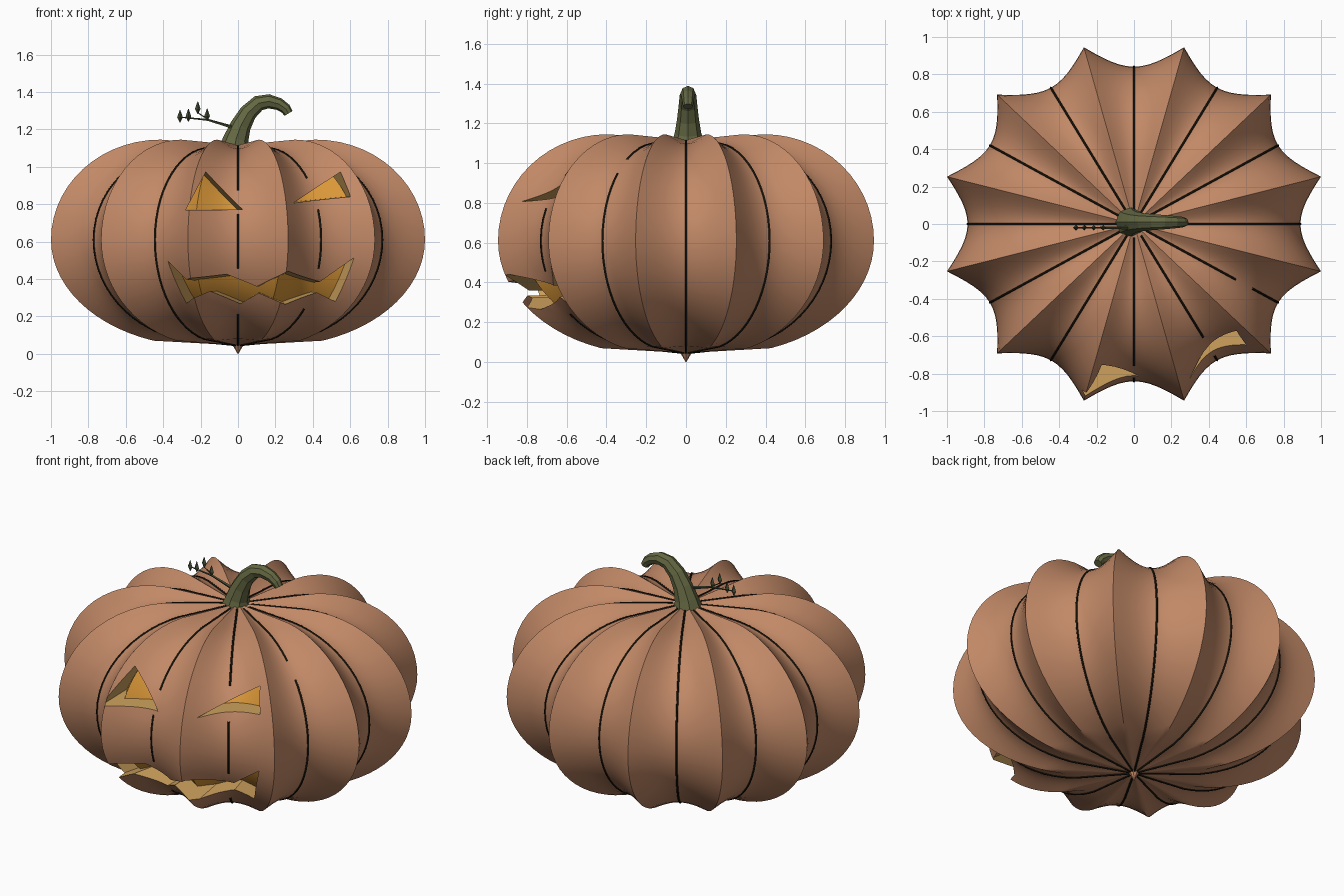
import bpy, bmesh
from math import sin, cos, pi, radians, degrees, asin
from mathutils import Vector

cube = bpy.data.objects.get("Cube")
if cube:
    bpy.data.objects.remove(cube)


def material(name, r, g, b):
    m = bpy.data.materials.new(name)
    m.use_nodes = True
    m.diffuse_color = (r, g, b, 1)
    m.node_tree.nodes["Principled BSDF"].inputs["Base Color"].default_value = (r, g, b, 1)
    return m


SKIN = material("orange skin", 0.54, 0.25, 0.135)
FLESH = material("pale flesh", 0.62, 0.36, 0.11)
GLOW = material("amber inside", 0.70, 0.31, 0.04)
GROOVE = material("dark groove", 0.008, 0.006, 0.003)
STEM = material("stem green", 0.13, 0.14, 0.055)
LEAF = material("leaf green", 0.06, 0.075, 0.035)


def finish(bm, name, mats):
    bmesh.ops.recalc_face_normals(bm, faces=bm.faces[:])
    me = bpy.data.meshes.new(name)
    bm.to_mesh(me)
    bm.free()
    ob = bpy.data.objects.new(name, me)
    bpy.context.collection.objects.link(ob)
    for m in mats:
        me.materials.append(m)
    return ob


def activate(ob):
    bpy.ops.object.select_all(action='DESELECT')
    ob.select_set(True)
    bpy.context.view_layer.objects.active = ob


# Pumpkin surface: a valley profile and a ridge profile, blended around 12 lobes
LOBES, STEPS, MID, SQUASH = 12, 12, 0.61, 0.945


def profile(reach, top_c, up, low_c, down, floor):
    pts = [(top_c * k / 4, 1.115 + (MID + up - 1.115) * k / 4) for k in range(1, 4)]
    n = 14
    for i in range(n + 1):
        p = pi / 2 * (1 - i / n)
        pts.append((top_c + (reach - top_c) * cos(p), MID + up * sin(p)))
    end = asin((MID - floor) / down)
    for i in range(1, n + 1):
        p = end * i / n
        pts.append((low_c + (reach - low_c) * cos(p), MID - down * sin(p)))
    r, z = pts[-1]
    pts += [(r * k / 4, 0.045 + (z - 0.045) * k / 4) for k in (3, 2, 1)]
    return pts


VALLEY = profile(0.89, 0.30, 0.49, 0.20, 0.545, 0.08)
RIDGE = profile(1.035, 0.43, 0.535, 0.20, 0.57, 0.07)


def pumpkin(name, scale, mats):
    bm = bmesh.new()
    centre = Vector((0, 0, 0.6))

    def vert(x, y, z):
        return bm.verts.new(centre + (Vector((x, y, z)) - centre) * scale)

    count = LOBES * STEPS
    rings = []
    for (rv, zv), (rr, zr) in zip(VALLEY, RIDGE):
        ring = []
        for j in range(count):
            k = j % STEPS
            t = (min(k, STEPS - k) / (STEPS / 2)) ** 2
            a = 2 * pi * j / count
            r = rv + (rr - rv) * t
            ring.append(vert(r * cos(a), r * sin(a) * SQUASH, zv + (zr - zv) * t))
        rings.append(ring)
    top, bottom = vert(0, 0, 1.115), vert(0, 0, 0.045)
    for j in range(count):
        n = (j + 1) % count
        bm.faces.new((top, rings[0][j], rings[0][n]))
        bm.faces.new((bottom, rings[-1][n], rings[-1][j]))
        for a, b in zip(rings, rings[1:]):
            bm.faces.new((a[j], b[j], b[n], a[n]))
    return finish(bm, name, mats)


# Carving cutter: an outline pushed inwards, narrowing towards a focus point
def cutter(name, outline, focus, y0):
    bm = bmesh.new()
    loops = []
    for y in (-1.1, -0.3):
        s = 1 - 0.8 * (y - y0)
        loops.append([bm.verts.new((focus[0] + (x - focus[0]) * s, y,
                                    focus[1] + (z - focus[1]) * s)) for x, z in outline])
    front, back = loops
    bm.faces.new(front)
    bm.faces.new(back[::-1])
    for i in range(len(front)):
        n = (i + 1) % len(front)
        bm.faces.new((front[i], back[i], back[n], front[n]))
    for f in bm.faces:
        f.material_index = 1
    ob = finish(bm, name, (SKIN, FLESH))
    ob.hide_render = True
    return ob


mouth = [(-0.39, 0.50), (-0.26, 0.395), (-0.06, 0.425), (0.10, 0.36), (0.26, 0.435),
         (0.475, 0.39), (0.67, 0.53), (0.60, 0.265), (0.465, 0.325), (0.26, 0.26),
         (0.11, 0.325), (0, 0.26), (-0.15, 0.335), (-0.31, 0.265)]
cutters = [
    cutter("right_eye_cutter", [(-0.28, 0.77), (0.03, 0.77), (-0.165, 0.985)], (-0.28, 0.79), -0.83),
    cutter("left_eye_cutter", [(0.30, 0.81), (0.61, 0.84), (0.57, 0.985)], (0.32, 0.84), -0.68),
    cutter("mouth_cutter", mouth, (0.14, 0.35), -0.80)]

body = pumpkin("pumpkin_body", 1, (SKIN, FLESH))
activate(body)
for c in cutters:
    mod = body.modifiers.new("carve", 'BOOLEAN')
    mod.operation, mod.solver, mod.object = 'DIFFERENCE', 'EXACT', c
    bpy.ops.object.modifier_apply(modifier=mod.name)
for c in cutters:
    bpy.data.objects.remove(c)
activate(body)
bpy.ops.object.shade_smooth_by_angle(angle=radians(35))

# Amber shell seen through the carved openings
inside = pumpkin("inner_shell", 0.86, (GLOW,))
activate(inside)
bpy.ops.object.shade_smooth_by_angle(angle=radians(35))

# Dark groove lines in the valleys, broken near the carved face
GAPS = {270: [(0.75, 0.86), (0.22, 0.45)], 300: [(0.78, 0.93), (0.25, 0.45)],
        330: [(0.95, 1.01)]}
cu = bpy.data.curves.new("groove_lines", 'CURVE')
cu.dimensions = '3D'
cu.bevel_depth, cu.bevel_resolution = 0.006, 1
cu.materials.append(GROOVE)
fine = []
for (r0, z0), (r1, z1) in zip(VALLEY, VALLEY[1:]):
    fine += [(r0 + (r1 - r0) * k / 4, z0 + (z1 - z0) * k / 4) for k in range(4)]
fine.append((0, 0.045))
for i in range(LOBES):
    a = 2 * pi * i / LOBES
    gaps = GAPS.get(round(degrees(a)), [])
    runs = [[]]
    for r, z in fine:
        if any(lo < z < hi for lo, hi in gaps):
            runs.append([])
        else:
            runs[-1].append((r * cos(a), r * sin(a) * SQUASH, z, 1))
    for run in runs:
        if len(run) > 1:
            sp = cu.splines.new('POLY')
            sp.points.add(len(run) - 1)
            for p, co in zip(sp.points, run):
                p.co = co
bpy.context.collection.objects.link(bpy.data.objects.new("groove_lines", cu))


# Faceted tapering tube along a path of (x, z, radius)
def sweep(name, path, y, sides, mat):
    bm = bmesh.new()
    rings = []
    for i, (x, z, r) in enumerate(path):
        before, after = path[max(i - 1, 0)], path[min(i + 1, len(path) - 1)]
        t = Vector((after[0] - before[0], 0, after[1] - before[1])).normalized()
        n = Vector((t.z, 0, -t.x))
        side = Vector((0, 1, 0))
        angles = [2 * pi * k / sides for k in range(sides)]
        rings.append([bm.verts.new(Vector((x, y, z)) + r * (n * cos(a) + side * sin(a)))
                      for a in angles])
    for a, b in zip(rings, rings[1:]):
        for k in range(sides):
            n = (k + 1) % sides
            bm.faces.new((a[k], a[n], b[n], b[k]))
    bm.faces.new(rings[0])
    bm.faces.new(rings[-1])
    return finish(bm, name, (mat,))


sweep("stem", [(-0.02, 1.09, 0.085), (-0.01, 1.15, 0.067), (0.015, 1.22, 0.055),
               (0.055, 1.29, 0.047), (0.11, 1.34, 0.042), (0.165, 1.35, 0.038),
               (0.22, 1.335, 0.033), (0.255, 1.31, 0.029), (0.27, 1.285, 0.025)],
      0.01, 8, STEM)

# Twig with small pointed leaves
TWIG_Y = -0.02
sweep("twig", [(-0.01, 1.205, 0.01), (-0.16, 1.25, 0.006), (-0.31, 1.265, 0.003)],
      TWIG_Y, 5, LEAF)
sweep("upper_twig", [(-0.15, 1.247, 0.004), (-0.21, 1.285, 0.003)], TWIG_Y, 5, LEAF)
for i, (x, z) in enumerate([(-0.31, 1.27), (-0.265, 1.275), (-0.215, 1.315), (-0.165, 1.277)]):
    sweep(f"leaf_{i + 1}", [(x, z - 0.033, 0.002), (x, z - 0.005, 0.015), (x, z + 0.035, 0.001)],
          TWIG_Y, 4, LEAF)

# Pointed nub under the pumpkin
sweep("bottom_nub", [(0, 0.055, 0.035), (0, 0.035, 0.022), (0, 0, 0.002)], 0, 8, SKIN)
